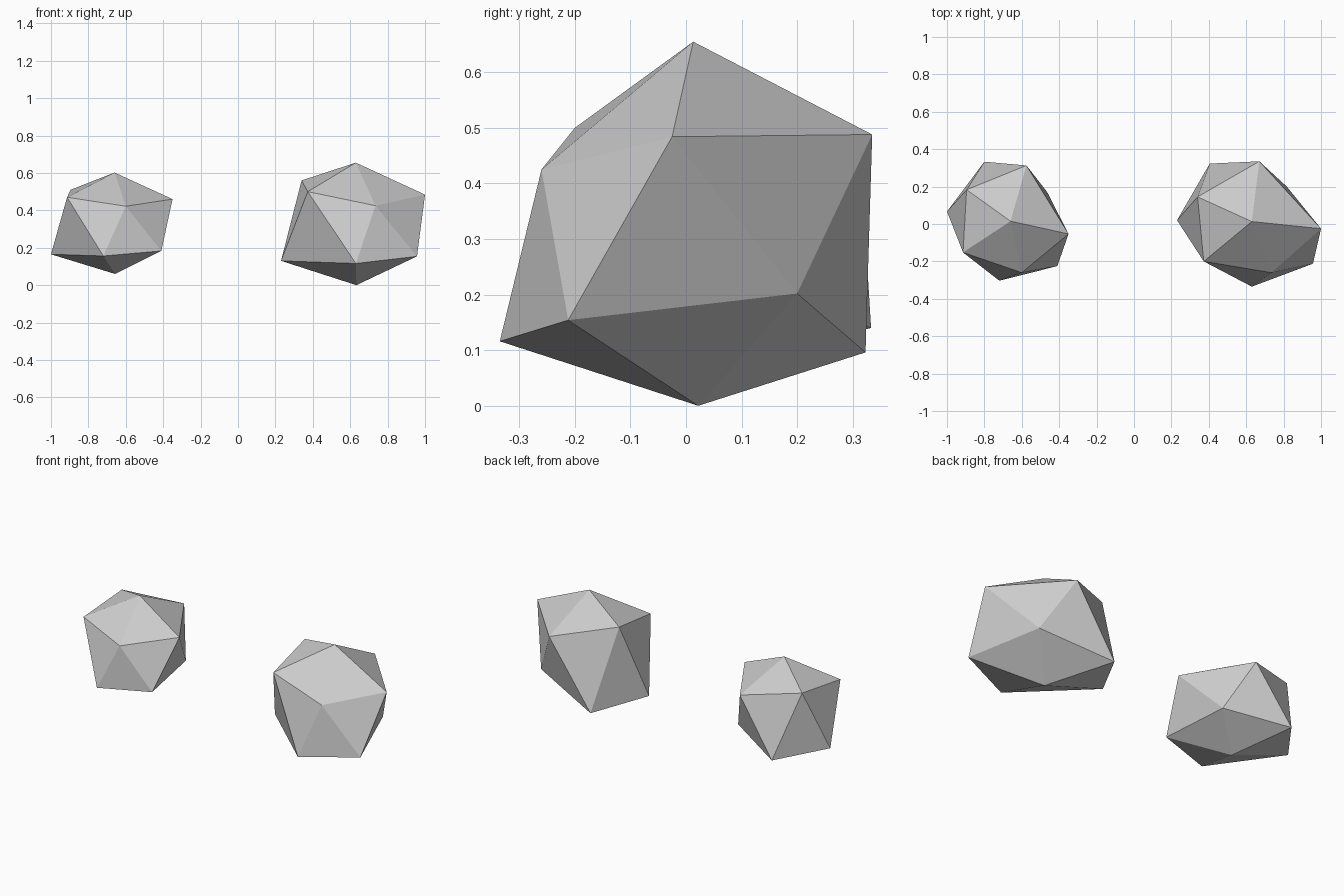
import bpy, bmesh


def rock(name, top, upper, lower, bottom):
    """Irregular 20-sided boulder: two poles and two staggered rings of five."""
    bm = bmesh.new()
    t, b = bm.verts.new(top), bm.verts.new(bottom)
    up = [bm.verts.new(p) for p in upper]
    lo = [bm.verts.new(p) for p in lower]
    for i in range(5):
        j = (i + 1) % 5
        bm.faces.new((t, up[i], up[j]))          # cap
        bm.faces.new((up[i], lo[i], up[j]))      # band, pointing down
        bm.faces.new((up[j], lo[i], lo[j]))      # band, pointing up
        bm.faces.new((b, lo[j], lo[i]))          # base
    bmesh.ops.recalc_face_normals(bm, faces=bm.faces)
    mesh = bpy.data.meshes.new(name)
    bm.to_mesh(mesh)
    bm.free()
    obj = bpy.data.objects.new(name, mesh)
    bpy.context.collection.objects.link(obj)
    return obj


# Larger boulder on the right
rock("large_rock", (0.63, 0.013, 0.655),
     [(0.67, 0.335, 0.488), (0.34, 0.145, 0.56), (0.373, -0.20, 0.50),
      (0.735, -0.26, 0.425), (1.0, -0.025, 0.484)],
     [(0.405, 0.323, 0.096), (0.23, 0.02, 0.13), (0.63, -0.335, 0.116),
      (0.957, -0.212, 0.154), (0.817, 0.20, 0.202)],
     (0.633, 0.022, 0.0))

# Smaller boulder on the left, slightly raised
rock("small_rock", (-0.66, 0.015, 0.602),
     [(-0.575, 0.313, 0.463), (-0.895, 0.183, 0.51), (-0.914, -0.152, 0.47),
      (-0.60, -0.26, 0.422), (-0.35, -0.053, 0.46)],
     [(-0.80, 0.333, 0.14), (-1.0, 0.067, 0.165), (-0.72, -0.303, 0.156),
      (-0.41, -0.225, 0.183), (-0.465, 0.172, 0.205)],
     (-0.657, 0.015, 0.06))
